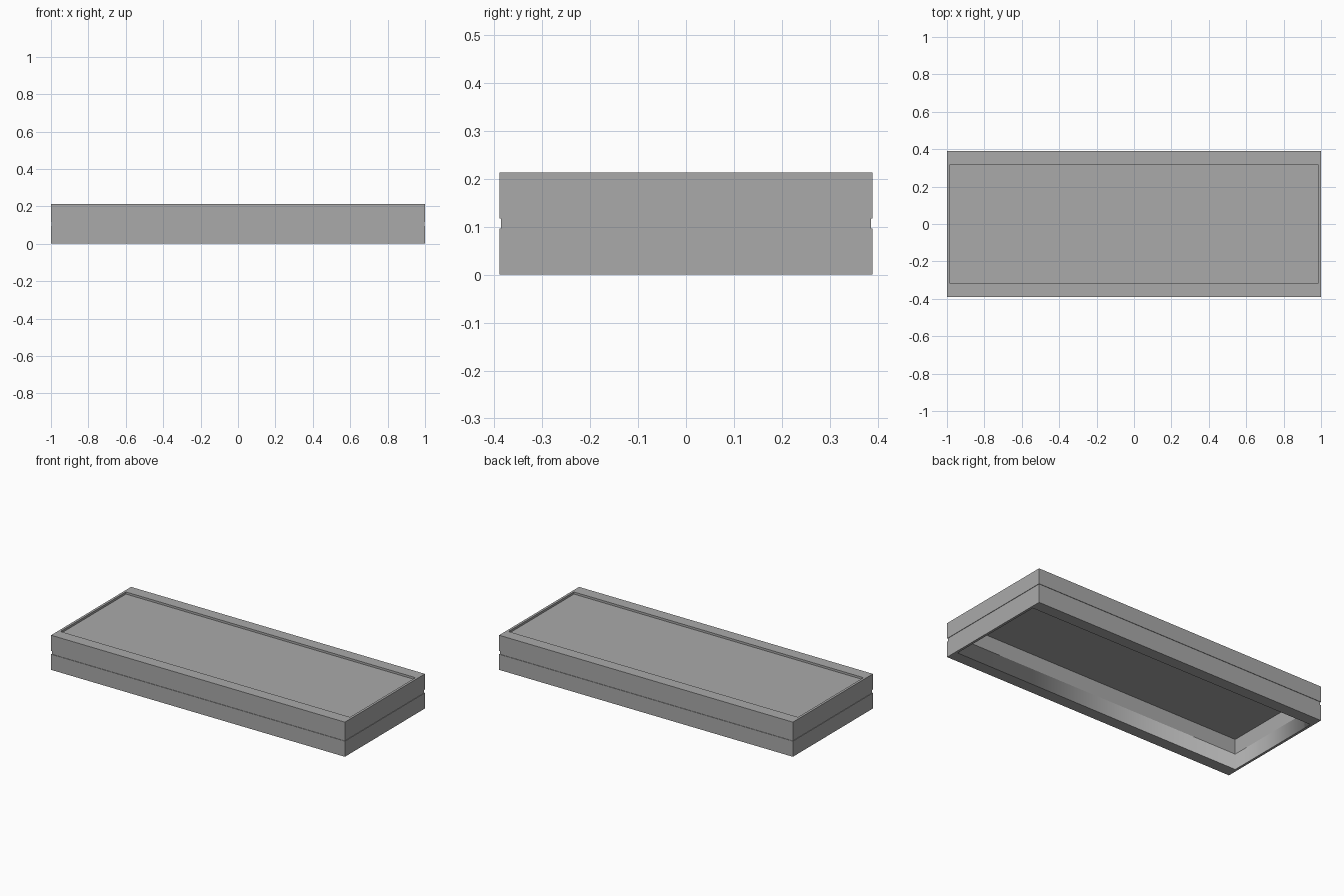
import bpy
import bmesh

cube = bpy.data.objects.get("Cube")
if cube:
    bpy.data.objects.remove(cube, do_unlink=True)

grey = bpy.data.materials.new("mid grey")
grey.use_nodes = True
color = (0.4, 0.4, 0.4, 1)
grey.diffuse_color = color
grey.node_tree.nodes["Principled BSDF"].inputs["Base Color"].default_value = color

HALF_X, HALF_Y, HEIGHT = 1.0, 0.389, 0.213   # outer size
IN_X, IN_Y = 0.985, 0.318                    # opening
BAND, GROOVE = 0.096, 0.003                  # band height, groove depth
PANEL_LOW, PANEL_TOP = 0.188, 0.2            # recessed top panel


def tube(name, loops, closed=False, smooth_inside=False):
    """Joins a row of rectangles (half x, half y, z) into walls."""
    bm = bmesh.new()
    rings = [[bm.verts.new((sx * x, sy * y, z))
              for sx, sy in ((-1, -1), (1, -1), (1, 1), (-1, 1))]
             for x, y, z in loops]
    pairs = list(zip(rings, rings[1:]))
    if closed:
        pairs.append((rings[-1], rings[0]))
    else:
        bm.faces.new(rings[0])
        bm.faces.new(rings[-1])
    for a, b in pairs:
        for i in range(4):
            j = (i + 1) % 4
            bm.faces.new((a[i], a[j], b[j], b[i]))
    bmesh.ops.recalc_face_normals(bm, faces=bm.faces)
    if smooth_inside:
        # Soft inner corners, crisp rims
        for f in bm.faces:
            c = f.calc_center_median()
            f.smooth = abs(f.normal.z) < 0.5 and c.dot(f.normal) < 0
        for e in bm.edges:
            e.smooth = all(f.smooth for f in e.link_faces)
    mesh = bpy.data.meshes.new(name)
    bm.to_mesh(mesh)
    bm.free()
    mesh.materials.append(grey)
    obj = bpy.data.objects.new(name, mesh)
    bpy.context.collection.objects.link(obj)
    return obj


def frame(name, low, high, inset=0.0, smooth_inside=False):
    """Open rectangular frame between two heights."""
    x, y = HALF_X - inset, HALF_Y - inset
    return tube(name, [(x, y, low), (x, y, high), (IN_X, IN_Y, high), (IN_X, IN_Y, low)],
                closed=True, smooth_inside=smooth_inside)


# Two stacked bands with a shallow groove between them
frame("lower_frame", 0, BAND, smooth_inside=True)
frame("groove_frame", BAND, HEIGHT - BAND, GROOVE)
frame("upper_frame", HEIGHT - BAND, HEIGHT)

# Thin panel set just below the upper rim
tube("top_panel", [(IN_X, IN_Y, PANEL_LOW), (IN_X, IN_Y, PANEL_TOP)])
